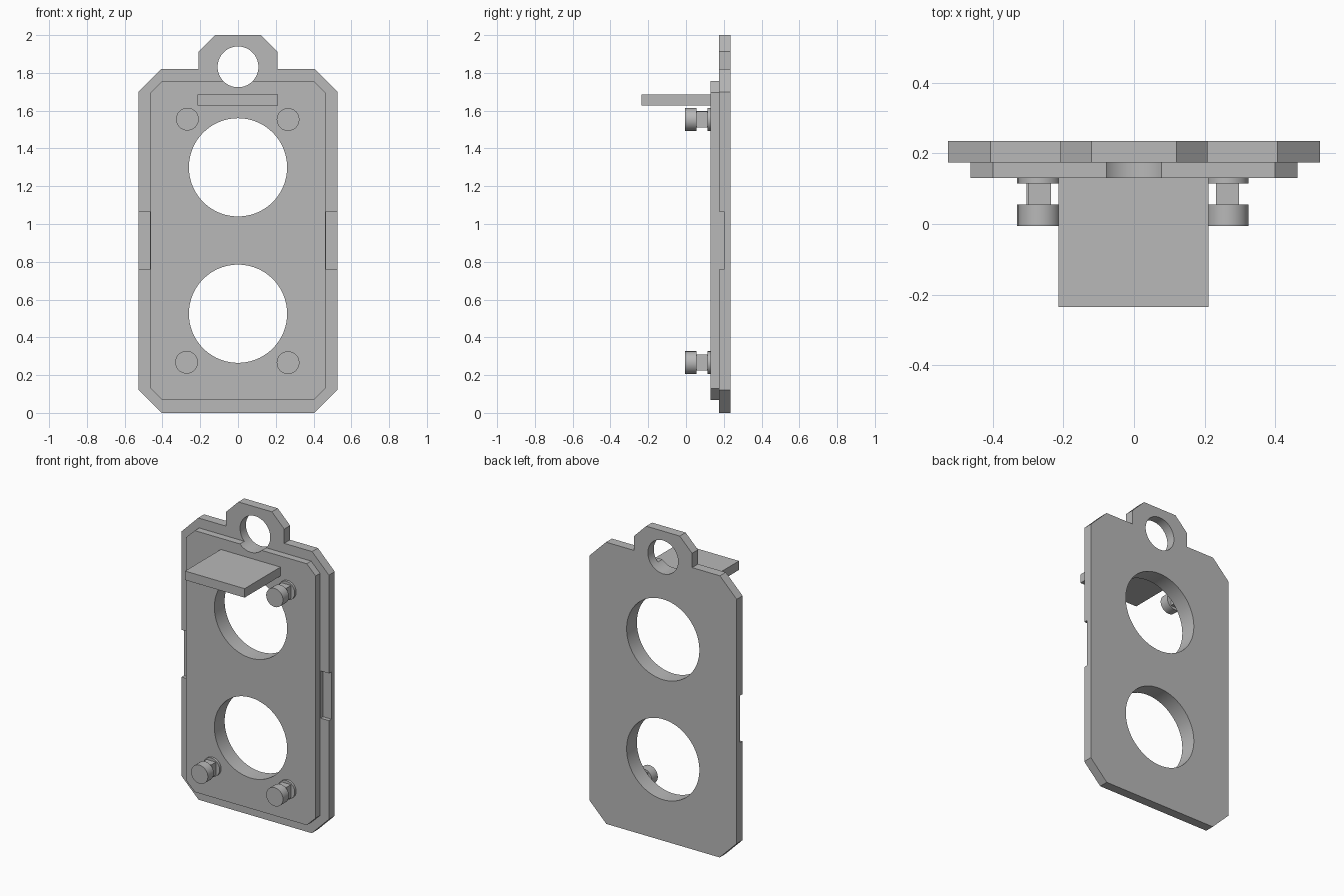
import bpy, bmesh, math
from mathutils import Matrix, Vector

default = bpy.data.objects.get("Cube")
if default:
    bpy.data.objects.remove(default, do_unlink=True)

grey = bpy.data.materials.new("plain grey")
grey.use_nodes = True
colour = (0.48, 0.48, 0.48, 1)
grey.diffuse_color = colour
grey.node_tree.nodes["Principled BSDF"].inputs["Base Color"].default_value = colour


def finish(name, bm):
    bmesh.ops.recalc_face_normals(bm, faces=bm.faces)
    mesh = bpy.data.meshes.new(name)
    bm.to_mesh(mesh)
    bm.free()
    mesh.materials.append(grey)
    obj = bpy.data.objects.new(name, mesh)
    bpy.context.collection.objects.link(obj)
    return obj


def slab(name, outline, front, back):
    """Extrude an x-z outline from front to back along y."""
    bm = bmesh.new()
    face = bm.faces.new([bm.verts.new((x, front, z)) for x, z in outline])
    moved = bmesh.ops.extrude_face_region(bm, geom=[face])["geom"]
    verts = [v for v in moved if isinstance(v, bmesh.types.BMVert)]
    bmesh.ops.translate(bm, verts=verts, vec=(0, back - front, 0))
    return finish(name, bm)


def add_box(bm, low, high):
    low, high = Vector(low), Vector(high)
    size = Matrix.Diagonal((*(high - low), 1))
    bmesh.ops.create_cube(bm, size=1, matrix=Matrix.Translation((low + high) / 2) @ size)


def add_disc(bm, x, z, radius, front, back, sides=48):
    place = Matrix.Translation((x, (front + back) / 2, z)) @ Matrix.Rotation(math.pi / 2, 4, "X")
    bmesh.ops.create_cone(bm, cap_ends=True, segments=sides, radius1=radius,
                          radius2=radius, depth=back - front, matrix=place)


def smooth(obj):
    bpy.ops.object.select_all(action="DESELECT")
    obj.select_set(True)
    bpy.context.view_layer.objects.active = obj
    bpy.ops.object.shade_smooth_by_angle(angle=math.radians(30))


def cut(obj, cutter):
    mod = obj.modifiers.new("openings", "BOOLEAN")
    mod.operation, mod.solver, mod.object = "DIFFERENCE", "EXACT", cutter
    bpy.context.view_layer.objects.active = obj
    bpy.ops.object.modifier_apply(modifier=mod.name)
    smooth(obj)


def mirrored(half):
    return half + [(-x, z) for x, z in reversed(half)]


# Plates: chamfered back plate with hanging tab, and raised front plate
back_plate = slab("back_plate", mirrored([
    (0.405, 0), (0.527, 0.122), (0.527, 1.70), (0.407, 1.82),
    (0.208, 1.82), (0.208, 1.912), (0.12, 2)]), 0.175, 0.235)
front_plate = slab("front_plate", mirrored([
    (0.4, 0.068), (0.464, 0.13), (0.464, 1.695), (0.4, 1.757)]), 0.13, 0.175)

# Two large openings, the hanging hole and shallow side notches
bm = bmesh.new()
for z, radius in ((1.30, 0.26), (0.525, 0.26), (1.832, 0.108)):
    add_disc(bm, 0, z, radius, 0, 0.4, 96)
hole_cutter = finish("hole_cutter", bm)
bm = bmesh.new()
for side in (-1, 1):
    inner, outer = sorted((side * 0.467, side * 0.6))
    add_box(bm, (inner, 0.1, 0.76), (outer, 0.2, 1.065))
notch_cutter = finish("notch_cutter", bm)
cut(back_plate, hole_cutter)
cut(back_plate, notch_cutter)
cut(front_plate, hole_cutter)
for cutter in (hole_cutter, notch_cutter):
    bpy.data.objects.remove(cutter, do_unlink=True)

# Shelf projecting from the front
bm = bmesh.new()
add_box(bm, (-0.214, -0.235, 1.627), (0.212, 0.13, 1.685))
finish("shelf", bm)

# Corner pegs: round head, flat-sided neck and thin collar
pegs = {"upper_right": (-0.268, 1.555), "upper_left": (0.265, 1.553),
        "lower_right": (-0.272, 0.268), "lower_left": (0.265, 0.266)}
for place, (x, z) in pegs.items():
    bm = bmesh.new()
    add_disc(bm, x, z, 0.06, -0.005, 0.055)
    add_box(bm, (x - 0.033, 0.055, z - 0.042), (x + 0.033, 0.115, z + 0.042))
    add_disc(bm, x, z, 0.06, 0.115, 0.13)
    smooth(finish(place + "_peg", bm))
